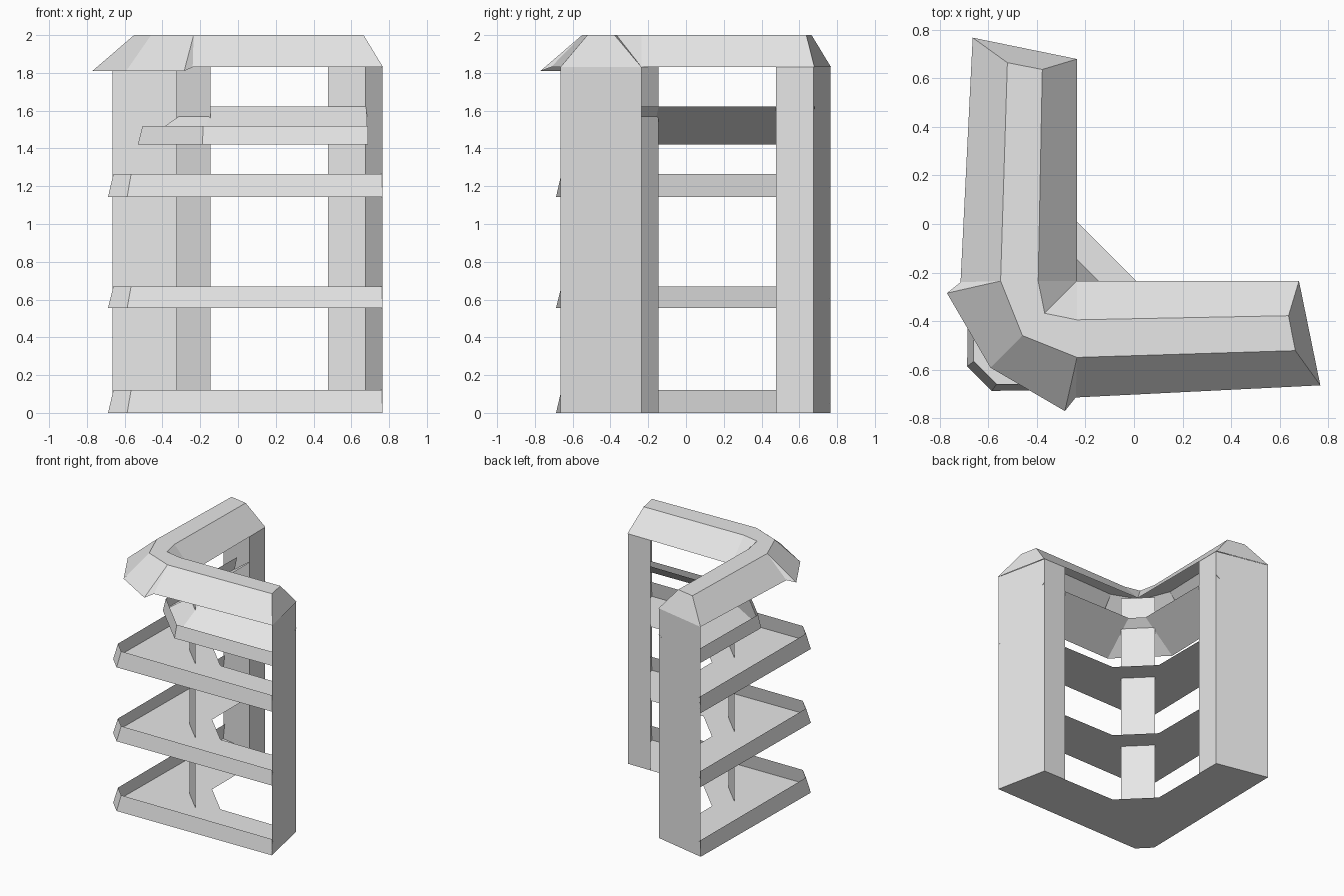
import bpy, bmesh

if "Cube" in bpy.data.objects:
    bpy.data.objects.remove(bpy.data.objects["Cube"])

paint = bpy.data.materials.new("light grey paint")
paint.diffuse_color = (0.8, 0.8, 0.8, 1)
paint.use_nodes = True
paint.node_tree.nodes["Principled BSDF"].inputs["Base Color"].default_value = paint.diffuse_color


def swap(p):
    """Mirror a point across the diagonal of the L-shaped plan."""
    return (p[1], p[0], p[2])


def both_arms(half):
    """Continue a half path, given from arm end to corner, along the other arm."""
    return half + [swap(p) for p in reversed(half)]


def sheet(name, rows, caps=False):
    """Skin neighbouring rows of points with flat faces."""
    bm = bmesh.new()
    grid = [[bm.verts.new(p) for p in row] for row in rows]
    for a, b in zip(grid, grid[1:]):
        for i in range(len(a) - 1):
            bm.faces.new((a[i], a[i + 1], b[i + 1], b[i]))
    if caps:
        bm.faces.new([row[0] for row in grid])
        bm.faces.new([row[-1] for row in grid])
    bmesh.ops.remove_doubles(bm, verts=bm.verts, dist=0.0005)
    bmesh.ops.recalc_face_normals(bm, faces=bm.faces)
    mesh = bpy.data.meshes.new(name)
    bm.to_mesh(mesh)
    bm.free()
    mesh.materials.append(paint)
    obj = bpy.data.objects.new(name, mesh)
    bpy.context.collection.objects.link(obj)
    return obj


# Open trays: floor plus a front lip that leans inward
def tray(name, back, front, lip):
    sheet(name, [both_arms(back), both_arms(front), both_arms(lip)])


for name, z, h in (("bottom_shelf", 0, 0.12), ("middle_shelf", 0.555, 0.115),
                   ("upper_shelf", 1.143, 0.122)):
    tray(name,
         [(0.675, -0.235, z), (0.01, -0.235, z)],
         [(0.765, -0.665, z), (-0.587, -0.688, z)],
         [(0.762, -0.65, z + h), (-0.566, -0.66, z + h)])

# Tilted display tray
tray("tilted_tray",
     [(0.68, -0.235, 1.623), (-0.145, -0.235, 1.623)],
     [(0.688, -0.51, 1.42), (-0.188, -0.53, 1.42)],
     [(0.688, -0.49, 1.52), (-0.185, -0.505, 1.52)])

# End panels with a narrow return along the back
plan = [(0.765, -0.665), (0.675, -0.235), (0.477, -0.235)]
for name, flip in (("right_end_panel", False), ("back_end_panel", True)):
    rows = [[(x, y, z) for x, y in plan] for z in (0, 1.83)]
    if flip:
        rows = [[swap(p) for p in row] for row in rows]
    sheet(name, rows)

# Diagonal post in the inner corner
sheet("corner_post", [[(-0.145, -0.325, z), (-0.325, -0.145, z)] for z in (0, 1.83)])

# Canopy: lower outer edge, two top ridges, lower inner edge
outer_low = [(0.768, -0.665, 1.83), (-0.24, -0.715, 1.83),
             (-0.285, -0.771, 1.81), (-0.592, -0.592, 1.81)]
outer_top = [(0.665, -0.522, 2), (-0.235, -0.55, 2),
             (-0.235, -0.55, 2), (-0.46, -0.46, 2)]
inner_top = [(0.637, -0.378, 2), (-0.235, -0.395, 2),
             (-0.235, -0.395, 2), (-0.368, -0.368, 2)]
inner_low = [(0.68, -0.235, 1.83)] + [(-0.235, -0.235, 1.83)] * 3


def canopy_mesh():
    # built directly so that merged stations become triangles
    rows = [both_arms(r) for r in (outer_low, outer_top, inner_top, inner_low)]
    bm = bmesh.new()
    cache = {}

    def vert(p):
        if p not in cache:
            cache[p] = bm.verts.new(p)
        return cache[p]

    def face(points):
        unique = list(dict.fromkeys(points))
        if len(unique) > 2:
            bm.faces.new([vert(p) for p in unique])

    for a, b in zip(rows, rows[1:]):
        for i in range(len(a) - 1):
            face((a[i], a[i + 1], b[i + 1], b[i]))
    for end in (0, -1):
        face([r[end] for r in rows])
    bmesh.ops.recalc_face_normals(bm, faces=bm.faces)
    mesh = bpy.data.meshes.new("canopy")
    bm.to_mesh(mesh)
    bm.free()
    mesh.materials.append(paint)
    bpy.context.collection.objects.link(bpy.data.objects.new("canopy", mesh))


canopy_mesh()
